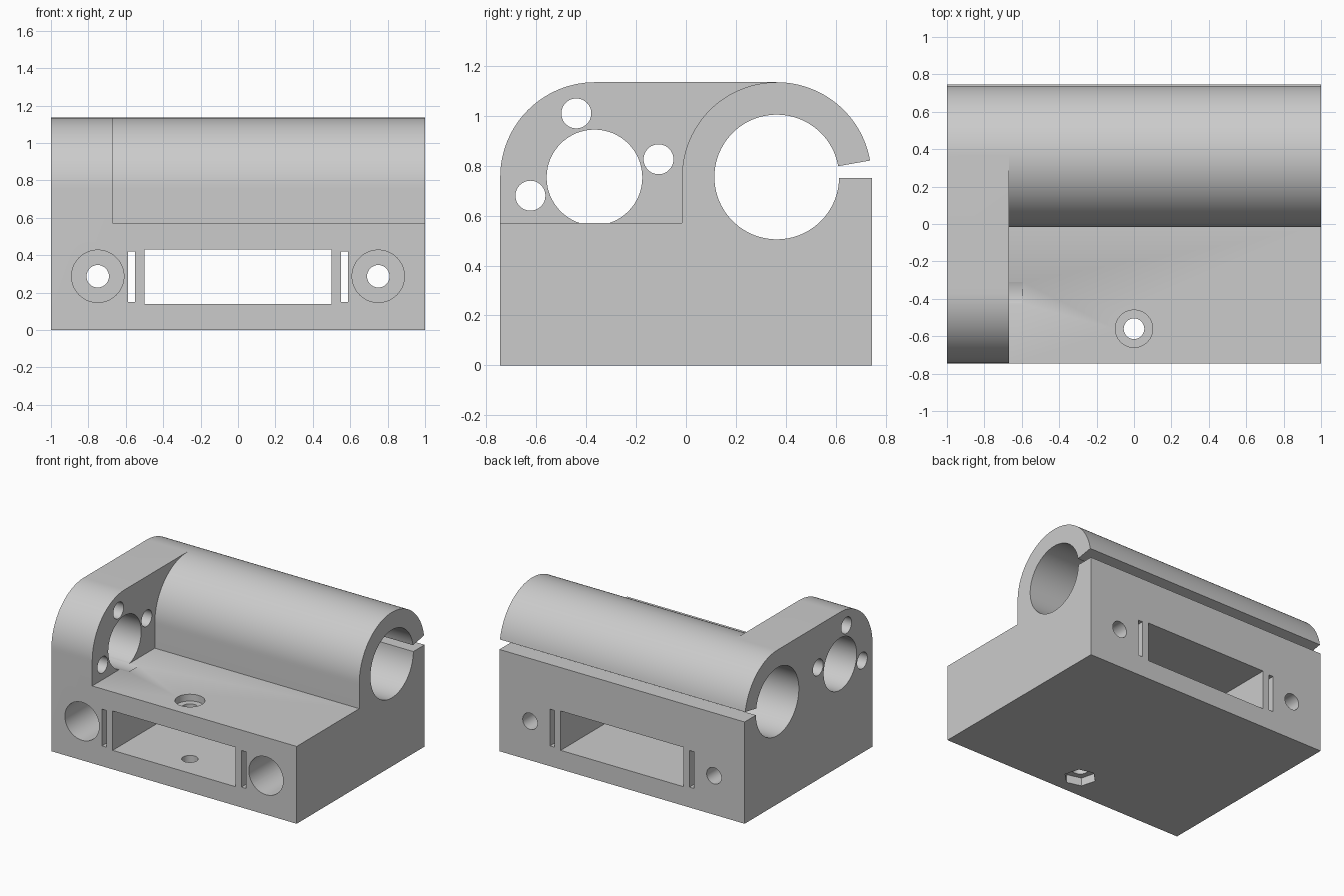
import bpy, bmesh
from math import sin, cos, radians, pi
from mathutils import Matrix, Vector

default = bpy.data.objects.get("Cube")
if default:
    bpy.data.objects.remove(default, do_unlink=True)

grey = bpy.data.materials.new("light grey plastic")
grey.use_nodes = True
colour = (0.6, 0.6, 0.6, 1)
grey.diffuse_color = colour
grey.node_tree.nodes["Principled BSDF"].inputs["Base Color"].default_value = colour

HALF = 0.745          # half depth of the block
STEP = 0.57           # height of the low deck
AXIS_Z = 0.755        # height of the barrel and plate bore axes
BARREL_Y, PLATE_Y = 0.364, -0.365
OUTER, BORE = 0.38, 0.25
PLATE_X = -0.667


def finish(name, bm):
    bmesh.ops.recalc_face_normals(bm, faces=bm.faces)
    mesh = bpy.data.meshes.new(name)
    bm.to_mesh(mesh)
    bm.free()
    mesh.materials.append(grey)
    obj = bpy.data.objects.new(name, mesh)
    bpy.context.collection.objects.link(obj)
    return obj


def extrude_x(name, points, x0, x1):
    bm = bmesh.new()
    face = bm.faces.new([bm.verts.new((x0, y, z)) for y, z in points])
    out = bmesh.ops.extrude_face_region(bm, geom=[face])
    verts = [v for v in out["geom"] if isinstance(v, bmesh.types.BMVert)]
    bmesh.ops.translate(bm, verts=verts, vec=(x1 - x0, 0, 0))
    return finish(name, bm)


def arc(cy, radius, a0, a1, steps):
    angles = [radians(a0 + (a1 - a0) * i / steps) for i in range(steps + 1)]
    return [(cy + radius * cos(a), AXIS_Z + radius * sin(a)) for a in angles]


def rod(name, start, end, radius, sides=64, spin=0):
    start, end = Vector(start), Vector(end)
    axis = end - start
    turn = axis.to_track_quat("Z", "Y").to_matrix().to_4x4()
    bm = bmesh.new()
    bmesh.ops.create_cone(bm, cap_ends=True, segments=sides, radius1=radius,
                          radius2=radius, depth=axis.length,
                          matrix=Matrix.Translation((start + end) / 2) @ turn
                          @ Matrix.Rotation(spin, 4, "Z"))
    return finish(name, bm)


def box(name, x0, x1, z0, z1):
    return extrude_x(name, [(-1, z0), (1, z0), (1, z1), (-1, z1)], x0, x1)


def combine(target, tool, operation):
    mod = target.modifiers.new(tool.name, "BOOLEAN")
    mod.operation, mod.solver, mod.object = operation, "EXACT", tool
    tool.hide_render = True
    bpy.context.view_layer.objects.active = target
    bpy.ops.object.modifier_apply(modifier=mod.name)
    bpy.data.objects.remove(tool, do_unlink=True)


# Split clamp barrel on the block, drawn as one side profile
lower_start = -1.15
clamp = [(-HALF, 0), (HALF, 0), (HALF, 0.75)]
clamp += arc(BARREL_Y, BORE, lower_start, -350, 80)
outer_arc = arc(BARREL_Y, OUTER, 10, 90, 24)
main = clamp + outer_arc + arc(BARREL_Y, OUTER, 90, 180, 28)[1:]
main += [(BARREL_Y - OUTER, STEP), (-HALF, STEP)]
body = extrude_x("bearing_block", main, PLATE_X, 1)

# Tall end plate with a rounded front corner
end = clamp + outer_arc + arc(PLATE_Y, OUTER, 90, 180, 28)
plate = extrude_x("end_plate", end, -1, PLATE_X)
combine(body, plate, "UNION")

# Through window, side slits and screw holes with deep head pockets
cutters = [box("window", -0.5, 0.5, 0.14, 0.43)]
for s in (-1, 1):
    inner, outer = sorted((s * 0.55, s * 0.587))
    cutters.append(box("slit", inner, outer, 0.15, 0.42))
    x = s * 0.75
    cutters.append(rod("screw_hole", (x, -1, 0.287), (x, 1, 0.287), 0.06))
    cutters.append(rod("head_pocket", (x, -1, 0.287), (x, 0, 0.287), 0.14))

# Vertical bolt hole with a round recess above and a hex nut recess below
cutters.append(rod("bolt_hole", (0, -0.56, -0.2), (0, -0.56, 0.8), 0.055))
cutters.append(rod("bolt_recess", (0, -0.56, 0.52), (0, -0.56, 0.8), 0.1))
cutters.append(rod("nut_recess", (0, -0.56, -0.2), (0, -0.56, 0.06),
                   0.11, 6, radians(15)))

# Plate bore, which grazes the deck, and its three mounting holes
cutters.append(rod("plate_bore", (-1.2, -0.367, 0.753), (-0.595, -0.367, 0.753), 0.192))
for dy, dz in ((-0.073, 0.257), (-0.257, -0.073), (0.257, 0.073)):
    y, z = -0.367 + dy, 0.753 + dz
    cutters.append(rod("mount_hole", (-1.2, y, z), (-0.6, y, z), 0.06, 48))

for cutter in cutters:
    combine(body, cutter, "DIFFERENCE")

# Smooth the round surfaces and keep the edges crisp
bpy.ops.object.select_all(action="DESELECT")
body.select_set(True)
bpy.context.view_layer.objects.active = body
bpy.ops.object.shade_smooth_by_angle(angle=radians(25))
